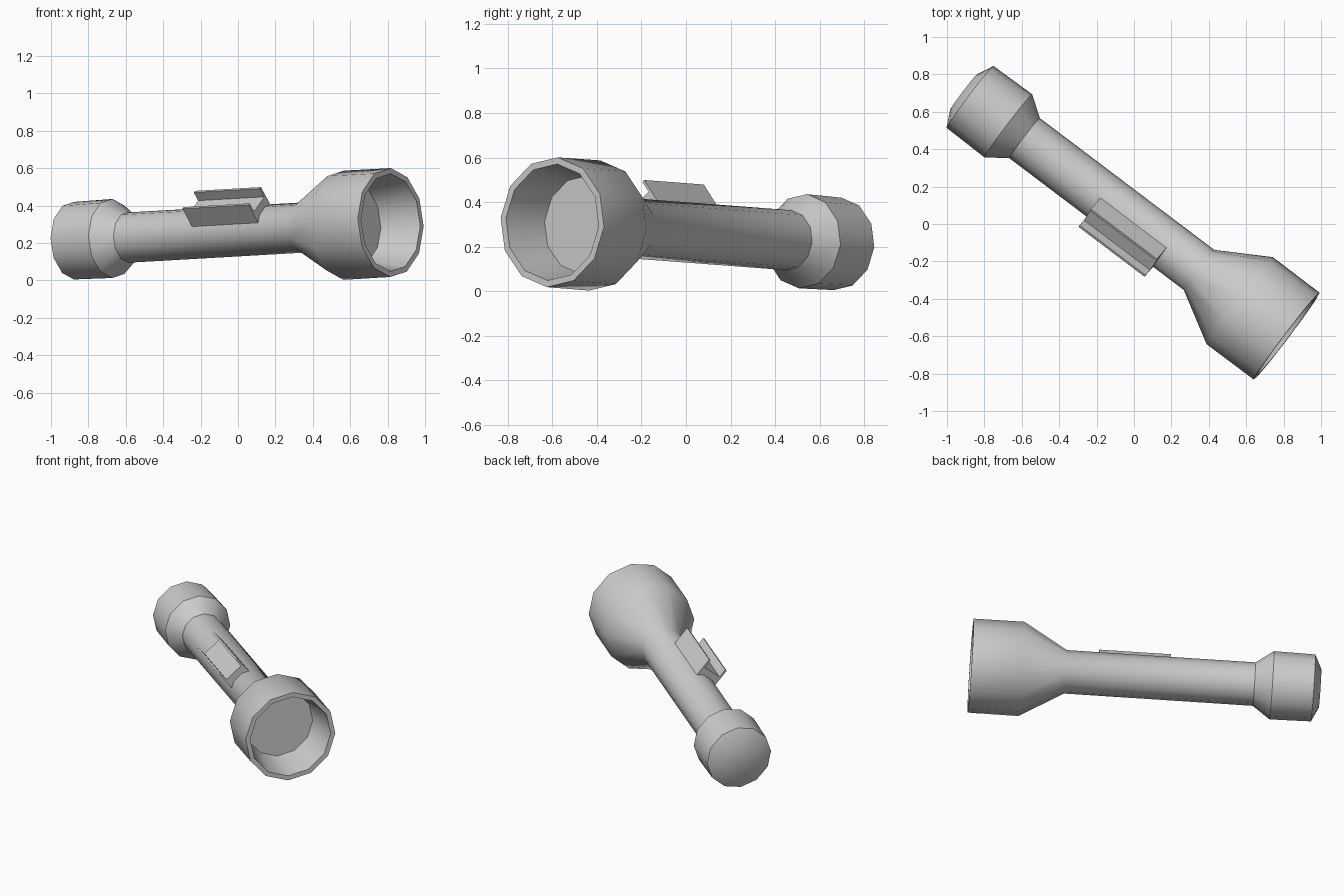
import bpy, bmesh
from math import sin, cos, radians
from mathutils import Matrix, Vector

if "Cube" in bpy.data.objects:
    bpy.data.objects.remove(bpy.data.objects["Cube"])

# Flashlight frame: local X along the barrel, local Y sideways, local Z up
axis = Vector((0.798, -0.603, 0.0457)).normalized()
side = Vector((0.603, 0.798, 0)).normalized()
up = axis.cross(side)
FRAME = Matrix((axis, side, up)).transposed().to_4x4()
FRAME.translation = Vector((0.008, 0.011, 0.2635))
SIDES, ROLL = 12, radians(4)


def finish(name, bm, smooth):
    bmesh.ops.recalc_face_normals(bm, faces=bm.faces)
    mesh = bpy.data.meshes.new(name)
    bm.to_mesh(mesh)
    bm.free()
    ob = bpy.data.objects.new(name, mesh)
    bpy.context.collection.objects.link(ob)
    ob.matrix_world = FRAME
    if smooth:
        bpy.ops.object.select_all(action='DESELECT')
        ob.select_set(True)
        bpy.context.view_layer.objects.active = ob
        bpy.ops.object.shade_smooth_by_angle(angle=radians(33))
    return ob


def lathe(name, profile):
    """Turn (distance, radius) points round the barrel, closing both ends."""
    bm = bmesh.new()
    rings = []
    for d, r in profile:
        angles = [ROLL + radians(360 / SIDES * k) for k in range(SIDES)]
        rings.append([bm.verts.new((d, r * sin(a), r * cos(a))) for a in angles])
    for a, b in zip(rings, rings[1:]):
        for k in range(SIDES):
            n = (k + 1) % SIDES
            bm.faces.new((a[k], a[n], b[n], b[k]))
    bm.faces.new(rings[0])
    bm.faces.new(rings[-1])
    return finish(name, bm, True)


# One continuous casing: domed tail, barrel, flared head and hollow reflector
lathe("flashlight_casing", [
    (-1.153, 0.12), (-1.110, 0.208), (-0.853, 0.212), (-0.744, 0.135),
    (0.426, 0.135), (0.699, 0.293), (1.014, 0.292),
    (1.014, 0.262), (0.782, 0.22)])

# Switch: U-shaped channel set into the barrel, turned about 39 degrees sideways
half = [(0.075, 0.09), (0.075, 0.231), (0.062, 0.231), (0.062, 0.174)]
section = half + [(-v, u) for v, u in reversed(half)]
tilt = radians(39.5)
bm = bmesh.new()
ends = []
for d in (-0.222, 0.222):
    ends.append([bm.verts.new((d, v * cos(tilt) - u * sin(tilt),
                               v * sin(tilt) + u * cos(tilt))) for v, u in section])
for k in range(len(section)):
    n = (k + 1) % len(section)
    bm.faces.new((ends[0][k], ends[0][n], ends[1][n], ends[1][k]))
for loop in ends:
    bm.faces.new(loop)
finish("switch_channel", bm, False)
